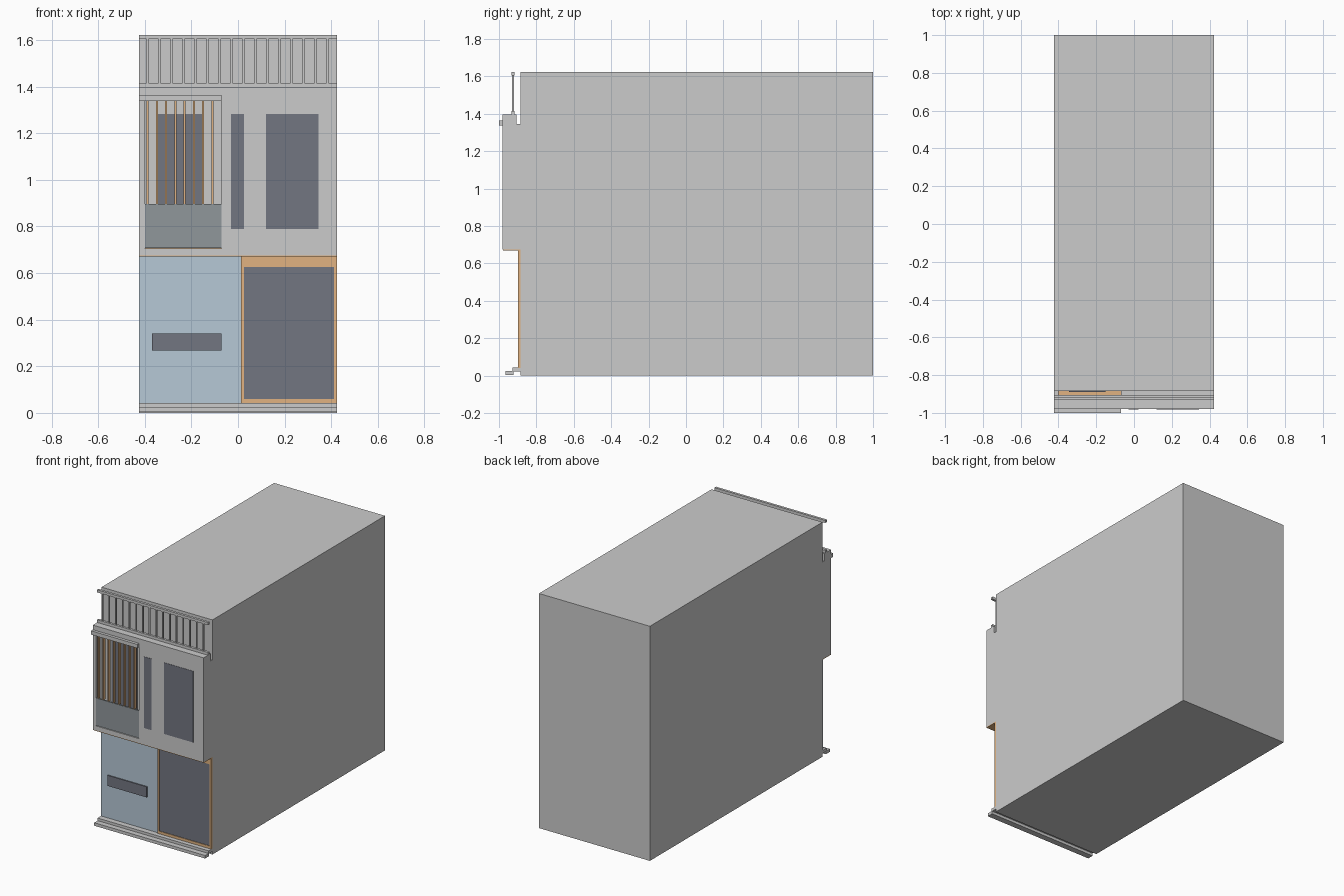
import bpy, bmesh

if "Cube" in bpy.data.objects:
    bpy.data.objects.remove(bpy.data.objects["Cube"])


def material(name, rgb):
    m = bpy.data.materials.new(name)
    m.diffuse_color = (*rgb, 1)
    m.use_nodes = True
    m.node_tree.nodes["Principled BSDF"].inputs["Base Color"].default_value = m.diffuse_color
    return m


WOOD = material("wood", (0.75, 0.45, 0.22))
GLASS = material("dark_glass", (0.17, 0.18, 0.22))
BLUE = material("blue_grey_panel", (0.47, 0.58, 0.67))
SLATE = material("slate", (0.28, 0.31, 0.33))
STONE = material("pale_stone", (0.88, 0.88, 0.86))


def boxes(name, extents, mat=None):
    """One object from boxes given as (x0, x1, y0, y1, z0, z1)."""
    bm = bmesh.new()
    for x0, x1, y0, y1, z0, z1 in extents:
        for v in bmesh.ops.create_cube(bm, size=1)["verts"]:
            v.co.x = x1 if v.co.x > 0 else x0
            v.co.y = y1 if v.co.y > 0 else y0
            v.co.z = z1 if v.co.z > 0 else z0
    mesh = bpy.data.meshes.new(name)
    bm.to_mesh(mesh)
    bm.free()
    if mat:
        mesh.materials.append(mat)
    ob = bpy.data.objects.new(name, mesh)
    bpy.context.collection.objects.link(ob)
    return ob


W = 0.424        # half width of the house
WALL = -0.885    # main front wall
BAY = -0.98      # front of the projecting upper storey
BL, BR = -0.40, -0.07  # balcony opening

# main volume
boxes("house_body", [(-W, W, WALL, 1.0, 0, 1.622)])

# projecting upper storey, hollow at the balcony, with a slot behind the roof edge
boxes("bay_main", [(BR, W, BAY, WALL, 0.675, 1.345)])
boxes("bay_left_wall", [(-W, BL, BAY, WALL, 0.675, 1.345)])
boxes("bay_floor", [(BL, BR, BAY, WALL, 0.675, 0.705)])
boxes("bay_roof_edge", [(-W, W, BAY, -0.905, 1.345, 1.396)])
boxes("bay_soffit", [(-W, W, BAY + 0.001, WALL, 0.67, 0.675)], WOOD)

# balcony
boxes("balcony_deck", [(BL, BR, BAY + 0.01, WALL, 0.705, 0.71)], WOOD)
boxes("balcony_parapet", [(BL, BR, BAY + 0.002, BAY + 0.012, 0.708, 0.897)], SLATE)
boxes("balcony_canopy", [(-W, BR, -1.0, BAY, 1.338, 1.364)])
boxes("balcony_slats", [(x - 0.004, x + 0.004, BAY + 0.003, BAY + 0.022, 0.897, 1.345)
                        for x in (-0.388 + 0.0397 * i for i in range(8))], WOOD)
boxes("balcony_window", [(-0.345, -0.15, WALL - 0.004, WALL, 0.79, 1.283)], GLASS)

# upper windows
boxes("upper_windows", [(-0.03, 0.025, BAY - 0.002, BAY + 0.01, 0.79, 1.283),
                        (0.12, 0.345, BAY - 0.002, BAY + 0.01, 0.79, 1.283)], GLASS)

# roof railing
boxes("railing_rails", [(-W, W, -0.933, -0.916, 1.604, 1.622),
                        (-W, W, -0.933, -0.916, 1.396, 1.415)])
boxes("railing_balusters", [(x - 0.004, x + 0.004, -0.929, -0.92, 1.415, 1.604)
                            for x in (-0.389 + 0.0515 * i for i in range(16))])

# ground floor front
boxes("ground_panel", [(-W, 0.012, WALL - 0.005, WALL, 0.04, 0.67)], BLUE)
boxes("ground_slot_window", [(-0.37, -0.07, WALL - 0.012, WALL, 0.267, 0.34)], GLASS)
FX0, FX1, GX0, GX1 = 0.012, W, 0.026, 0.412
boxes("garage_frame", [(FX0, GX0, -0.898, WALL, 0.04, 0.67),
                       (GX1, FX1, -0.898, WALL, 0.04, 0.67),
                       (GX0, GX1, -0.898, WALL, 0.04, 0.06),
                       (GX0, GX1, -0.898, WALL, 0.625, 0.67)], WOOD)
boxes("garage_door", [(GX0, GX1, -0.894, WALL, 0.06, 0.625)], GLASS)

# entrance steps
boxes("steps", [(-W, W, -0.965, -0.922, 0.003, 0.024),
                (-W, W, -0.928, WALL, 0.022, 0.042)], STONE)
